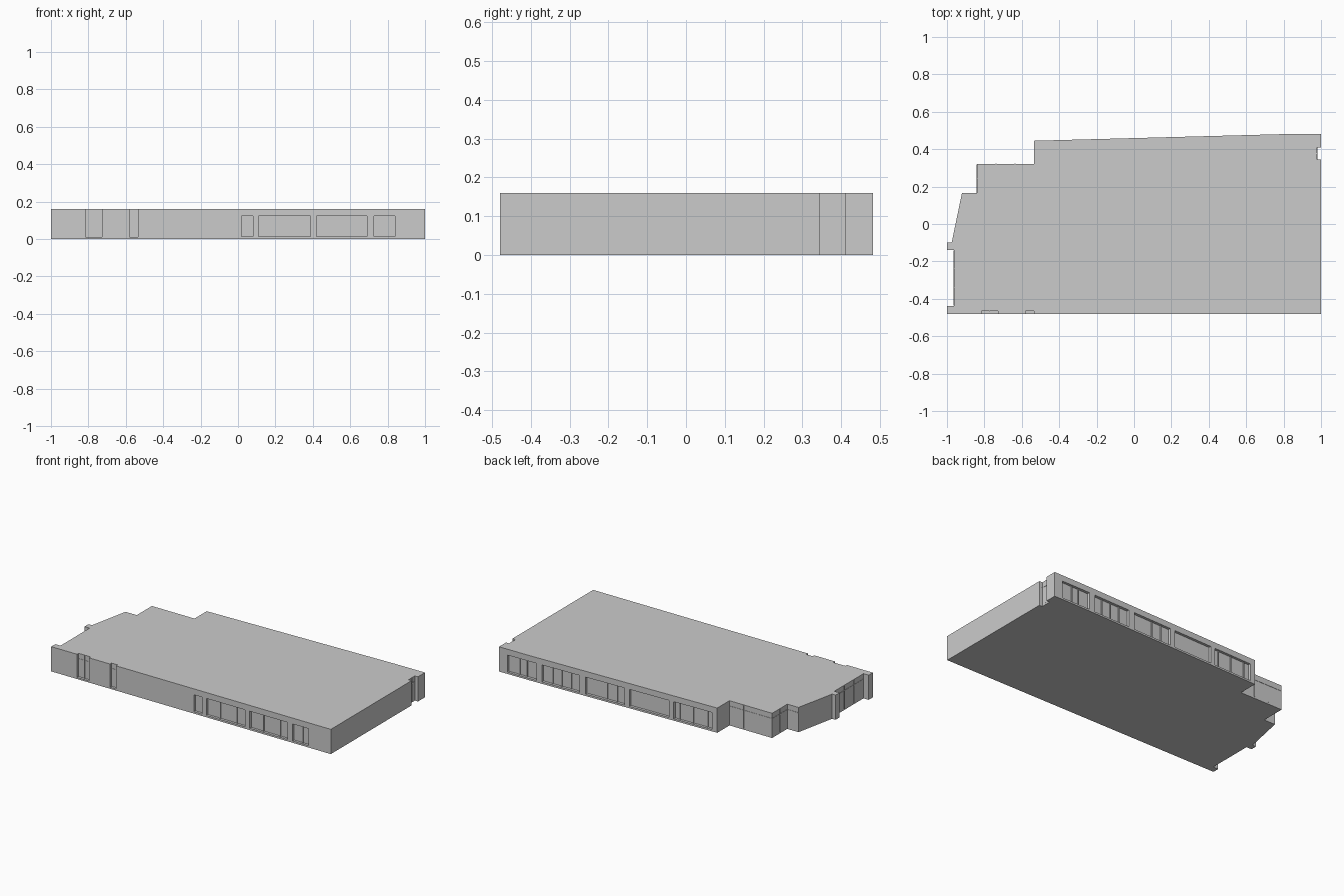
import bpy, bmesh
from mathutils import Vector

if "Cube" in bpy.data.objects:
    bpy.data.objects.remove(bpy.data.objects["Cube"])

H, BASE, HEAD = 0.16, 0.01, 0.122      # roof height, base plate, window head
DEPTH = 0.016                          # window recess


def finish(name, bm):
    bmesh.ops.recalc_face_normals(bm, faces=bm.faces[:])
    me = bpy.data.meshes.new(name)
    bm.to_mesh(me)
    bm.free()
    ob = bpy.data.objects.new(name, me)
    bpy.context.collection.objects.link(ob)
    return ob


def prism(name, pts, z0, z1):
    bm = bmesh.new()
    f = bm.faces.new([bm.verts.new((x, y, z0)) for x, y in pts])
    r = bmesh.ops.extrude_face_region(bm, geom=[f])
    top = [v for v in r["geom"] if isinstance(v, bmesh.types.BMVert)]
    bmesh.ops.translate(bm, verts=top, vec=(0, 0, z1 - z0))
    return finish(name, bm)


def wall_box(bm, wall, s0, s1, z0, z1, d0, d1):
    """Box along a wall line: s = distance along it, d = distance outward."""
    a, b = Vector(wall[0]), Vector(wall[1])
    u = (b - a).normalized()
    n = Vector((u.y, -u.x))
    vs = []
    for z in (z0, z1):
        for s, d in ((s0, d0), (s1, d0), (s1, d1), (s0, d1)):
            p = a + u * s + n * d
            vs.append(bm.verts.new((p.x, p.y, z)))
    for q in ((0, 1, 2, 3), (4, 5, 6, 7), (0, 1, 5, 4),
              (1, 2, 6, 5), (2, 3, 7, 6), (3, 0, 4, 7)):
        bm.faces.new([vs[i] for i in q])


# footprint, counter-clockwise from the back of the right side
upper = [(1, 0.345), (0.978, 0.345), (0.978, 0.41), (1, 0.41), (1, 0.482), (0.78, 0.48),
         (-0.535, 0.445), (-0.535, 0.32), (-0.84, 0.32), (-0.84, 0.165),
         (-0.92, 0.165), (-0.975, -0.10), (-1, -0.10), (-1, -0.14),
         (-0.963, -0.14), (-0.963, -0.438), (-1, -0.438)]
doors = [(-0.815, -0.728), (-0.58, -0.535)]
front_line = [(-1, -0.48)]
for x0, x1 in doors:
    front_line += [(x0, -0.48), (x0, -0.464), (x1, -0.464), (x1, -0.48)]
front_line.append((1, -0.48))

base_plate = prism("base_plate", [(-1, -0.48), (1, -0.48)] + upper, 0, BASE)
body = prism("building_body", front_line + upper, BASE, H)

# window openings: start, end, mullion positions along each wall
front = ((-1, -0.48), (1, -0.48))
back = ((1, 0.484), (-0.535, 0.445))
windows = {
    "front": (front, [(1.02, 1.08, []), (1.11, 1.387, [1.20, 1.32]),
                      (1.42, 1.69, [1.51, 1.63]), (1.727, 1.84, [1.79])]),
    "back": (back, [(0.06, 0.265, [0.14, 0.19]), (0.305, 0.567, [0.37, 0.435, 0.50]),
                    (0.61, 0.885, [0.755, 0.825]), (0.92, 1.197, []),
                    (1.23, 1.50, [1.265, 1.36, 1.46])]),
}

cut = bmesh.new()
for wall, spans in windows.values():
    for s0, s1, _ in spans:
        wall_box(cut, wall, s0, s1, BASE + 0.002, HEAD, -DEPTH, 0.05)
cutter = finish("window_cutter", cut)
cutter.hide_render = True
cutter.hide_viewport = False
mod = body.modifiers.new("openings", "BOOLEAN")
mod.operation = "DIFFERENCE"
mod.solver = "EXACT"
mod.object = cutter
bpy.context.view_layer.objects.active = body
body.select_set(True)
bpy.ops.object.modifier_apply(modifier=mod.name)
bpy.data.objects.remove(cutter)

# upright mullions inside the openings
for side, (wall, spans) in windows.items():
    bm = bmesh.new()
    for s0, s1, posts in spans:
        for s in posts:
            wall_box(bm, wall, s - 0.003, s + 0.003, BASE, HEAD + 0.002, -DEPTH - 0.003, -DEPTH + 0.006)
    finish(side + "_mullions", bm)

# full-height glazing: upright posts and a transom bar
glazing = {
    "left_glazing": (((-0.963, -0.14), (-0.963, -0.438)), 3),
    "back_corner_glazing": (((-0.535, 0.32), (-0.84, 0.32)), 3),
    "step_glazing": (((-0.84, 0.165), (-0.92, 0.165)), 1),
    "step_side_glazing": (((-0.84, 0.32), (-0.84, 0.165)), 2),
    "right_door": (((0.978, 0.345), (0.978, 0.41)), 2),
    "front_door_wide": (((-0.815, -0.464), (-0.728, -0.464)), 2),
    "front_door_narrow": (((-0.58, -0.464), (-0.535, -0.464)), 1),
}
for name, (wall, panes) in glazing.items():
    length = (Vector(wall[1]) - Vector(wall[0])).length
    bm = bmesh.new()
    wall_box(bm, wall, 0.001, length - 0.001, HEAD, HEAD + 0.005, -0.003, 0.002)
    for i in range(1, panes):
        s = length * i / panes
        wall_box(bm, wall, s - 0.002, s + 0.002, BASE, H - 0.002, -0.003, 0.003)
    finish(name, bm)
